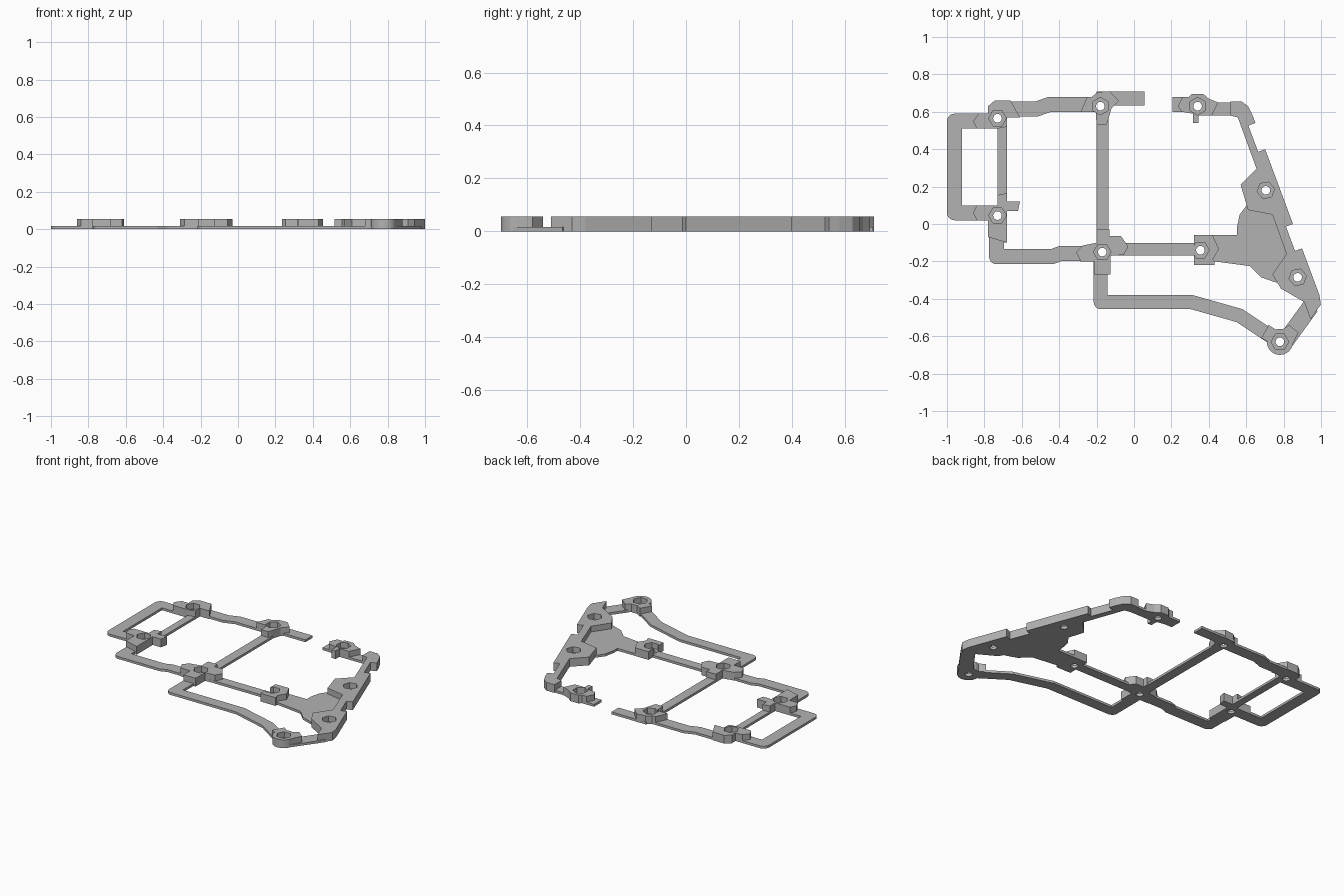
import bpy
import bmesh
from math import cos, sin, atan2, pi, radians
from mathutils import Vector

default = bpy.data.objects.get("Cube")
if default:
    bpy.data.objects.remove(default, do_unlink=True)

THIN, TALL, POCKET_FLOOR = .016, .055, .018

grey = bpy.data.materials.new("plain grey")
grey.use_nodes = True
colour = (.45, .45, .45, 1)
grey.diffuse_color = colour
grey.node_tree.nodes["Principled BSDF"].inputs["Base Color"].default_value = colour


def prism(bm, outline, low, high):
    """Extrude a flat outline between two heights."""
    face = bm.faces.new([bm.verts.new((x, y, low)) for x, y in outline])
    moved = bmesh.ops.extrude_face_region(bm, geom=[face])["geom"]
    verts = [item for item in moved if isinstance(item, bmesh.types.BMVert)]
    bmesh.ops.translate(bm, verts=verts, vec=(0, 0, high - low))


def make_object(name, outlines, low, high):
    bm = bmesh.new()
    for outline in outlines:
        prism(bm, outline, low, high)
    bmesh.ops.recalc_face_normals(bm, faces=bm.faces[:])
    mesh = bpy.data.meshes.new(name)
    bm.to_mesh(mesh)
    bm.free()
    mesh.materials.append(grey)
    obj = bpy.data.objects.new(name, mesh)
    bpy.context.scene.collection.objects.link(obj)
    return obj


def combine(target, other, operation):
    modifier = target.modifiers.new("combine", "BOOLEAN")
    modifier.operation = operation
    modifier.solver = "EXACT"
    modifier.object = other
    bpy.context.view_layer.objects.active = target
    bpy.ops.object.modifier_apply(modifier=modifier.name)


def polygon(centre, radius, sides, turn=0):
    return [(centre[0] + radius * cos(turn + 2 * pi * i / sides),
             centre[1] + radius * sin(turn + 2 * pi * i / sides))
            for i in range(sides)]


def strip(path, width):
    """Outline of a bar along a path; sharp outer corners are rounded."""
    points = [Vector(p) for p in path]
    half = width / 2
    sides = {1: [], -1: []}
    for i, point in enumerate(points):
        before = (point - points[i - 1]).normalized() if i else None
        after = (points[i + 1] - point).normalized() if i + 1 < len(points) else None
        before, after = before or after, after or before
        turn = atan2(before.cross(after), before.dot(after))
        for side, line in sides.items():
            start = Vector((-before.y, before.x)) * side
            end = Vector((-after.y, after.x)) * side
            if abs(turn) > 1 and turn * side < 0:
                for step in range(6):
                    angle = turn * step / 5
                    spun = Vector((start.x * cos(angle) - start.y * sin(angle),
                                   start.x * sin(angle) + start.y * cos(angle)))
                    line.append(point + spun * half)
            else:
                mitre = (start + end) / (1 + start.dot(end))
                line.append(point + mitre * half)
    return [tuple(p) for p in sides[1] + sides[-1][::-1]]


# Thin bars: centre path and width
bars = {
    "left_loop": ([(-.73, .55), (-.96, .55), (-.96, .06), (-.73, .06)], .08),
    "left_crossbar": ([(-.705, .6), (-.705, -.1)], .05),
    "back_left_bar": ([(-.72, .615), (-.52, .615), (-.45, .64), (-.2, .64)], .08),
    "back_middle_bar": ([(-.2, .67), (.056, .67)], .075),
    "centre_crossbar": ([(-.168, .64), (-.168, -.15)], .065),
    "front_left_bar": ([(-.735, 0), (-.735, -.175), (-.44, -.175),
                        (-.39, -.157), (-.17, -.157)], .08),
    "middle_bar": ([(-.17, -.135), (.4, -.135)], .065),
    "front_loop": ([(-.178, -.15), (-.178, -.418), (.31, -.418),
                    (.565, -.49), (.76, -.62)], .075),
    "front_right_link": ([(.8, -.64), (.945, -.44)], .09),
    "back_right_stub": ([(.205, .64), (.34, .64)], .08),
    "back_right_bar": ([(.34, .615), (.56, .615)], .07),
}

# Thin curved web that joins the middle bar to the right wall
web = [(.33, -.06), (.55, -.06), (.55, -.02), (.565, .05), (.61, .11),
       (.75, .1), (.9, -.3), (.83, -.33), (.75, -.31), (.68, -.285),
       (.62, -.225), (.43, -.2), (.43, -.22), (.32, -.22)]


def edge(y, depth=0):
    """Point on the slanted outer edge, set in by a depth."""
    return (.85 - .372 * y - .937 * depth, y - .349 * depth)


def notch(low, high, depth=.04):
    return [edge(low), edge(low, depth), edge(high, depth), edge(high)]


# Tall slanted wall with two shallow notches and its two screw seats
wall = ([(.944, -.51), (.999, -.43), edge(-.38)] + notch(-.13, 0) + notch(.4, .54)
        + [edge(.58), (.61, .63), (.575, .655), (.515, .655), (.515, .58),
           (.555, .57), (.655, .295), (.57, .21), (.61, .075), (.74, .05),
           (.815, -.16), (.74, -.27), (.785, -.345), (.91, -.417)])

# Tall screw bosses
bosses = {
    "back_left_boss": [(-.86, .55), (-.83, .59), (-.78, .59), (-.78, .63),
                       (-.745, .66), (-.66, .66), (-.61, .57), (-.68, .57),
                       (-.68, .52), (-.73, .51), (-.84, .51)],
    "back_centre_boss": [(-.25, .68), (-.225, .68), (-.195, .705), (-.13, .71),
                         (-.08, .66), (-.12, .62), (-.14, .55), (-.15, .53),
                         (-.2, .53), (-.205, .6), (-.285, .6)],
    "left_boss": [(-.86, .06), (-.84, .1), (-.73, .1), (-.73, .155), (-.68, .165),
                  (-.68, .12), (-.61, .12), (-.62, .07), (-.68, .07),
                  (-.68, -.1), (-.78, -.07), (-.78, .02), (-.84, .02)],
    "front_centre_boss": [(-.31, -.15), (-.275, -.115), (-.2, -.1), (-.2, -.03),
                          (-.13, -.03), (-.13, -.065), (-.07, -.065),
                          (-.03, -.12), (-.055, -.165), (-.125, -.17),
                          (-.125, -.27), (-.215, -.27), (-.215, -.2), (-.285, -.2)],
    "middle_boss": [(.32, -.06), (.42, -.06), (.455, -.135), (.42, -.19),
                    (.43, -.2), (.43, -.22), (.32, -.22)],
    "back_right_boss": [(.235, .63), (.26, .68), (.295, .68), (.31, .695), (.37, .695),
                        (.4, .67), (.45, .65), (.415, .58), (.345, .58),
                        (.345, .54), (.315, .54), (.315, .59), (.255, .6)],
}
front_boss_centre = (.78, -.63)
front_boss_arms = [(.68, -.61), (.72, -.54), (.775, -.575), (.83, -.54),
                   (.88, -.58), (.845, -.65), (.78, -.66)]

# Screw positions with the turn of each nut pocket in degrees
screws = [((-.73, .565), 0), ((-.18, .63), 30), ((-.73, .045), 0),
          ((-.17, -.15), 0), ((.355, -.14), 0), ((.34, .63), 30),
          (front_boss_centre, 0), ((.705, .18), 10), ((.875, -.285), 10)]

# Fuse the thin parts into one frame
frame = make_object("thin_frame", [web], 0, THIN)
for name, (path, width) in bars.items():
    bar = make_object(name, [strip(path, width)], 0, THIN)
    combine(frame, bar, "UNION")
    bpy.data.objects.remove(bar, do_unlink=True)

# Build the tall parts
tall_parts = [make_object(name, [outline], 0, TALL) for name, outline in bosses.items()]
tall_parts.append(make_object("right_wall", [wall], 0, TALL))
front_boss = make_object("front_boss", [front_boss_arms], 0, TALL)
disc = make_object("boss_disc", [polygon(front_boss_centre, .07, 24)], 0, TALL)
combine(front_boss, disc, "UNION")
bpy.data.objects.remove(disc, do_unlink=True)
tall_parts.append(front_boss)

# Drill the screw holes and sink the hexagonal nut pockets
holes = make_object("hole_cutter", [polygon(c, .023, 20) for c, _ in screws], -1, 1)
pockets = make_object("pocket_cutter",
                      [polygon(c, .047, 6, radians(turn)) for c, turn in screws],
                      POCKET_FLOOR, 1)
for part in [frame] + tall_parts:
    combine(part, holes, "DIFFERENCE")
    if part is not frame:
        combine(part, pockets, "DIFFERENCE")
for cutter in (holes, pockets):
    bpy.data.objects.remove(cutter, do_unlink=True)
